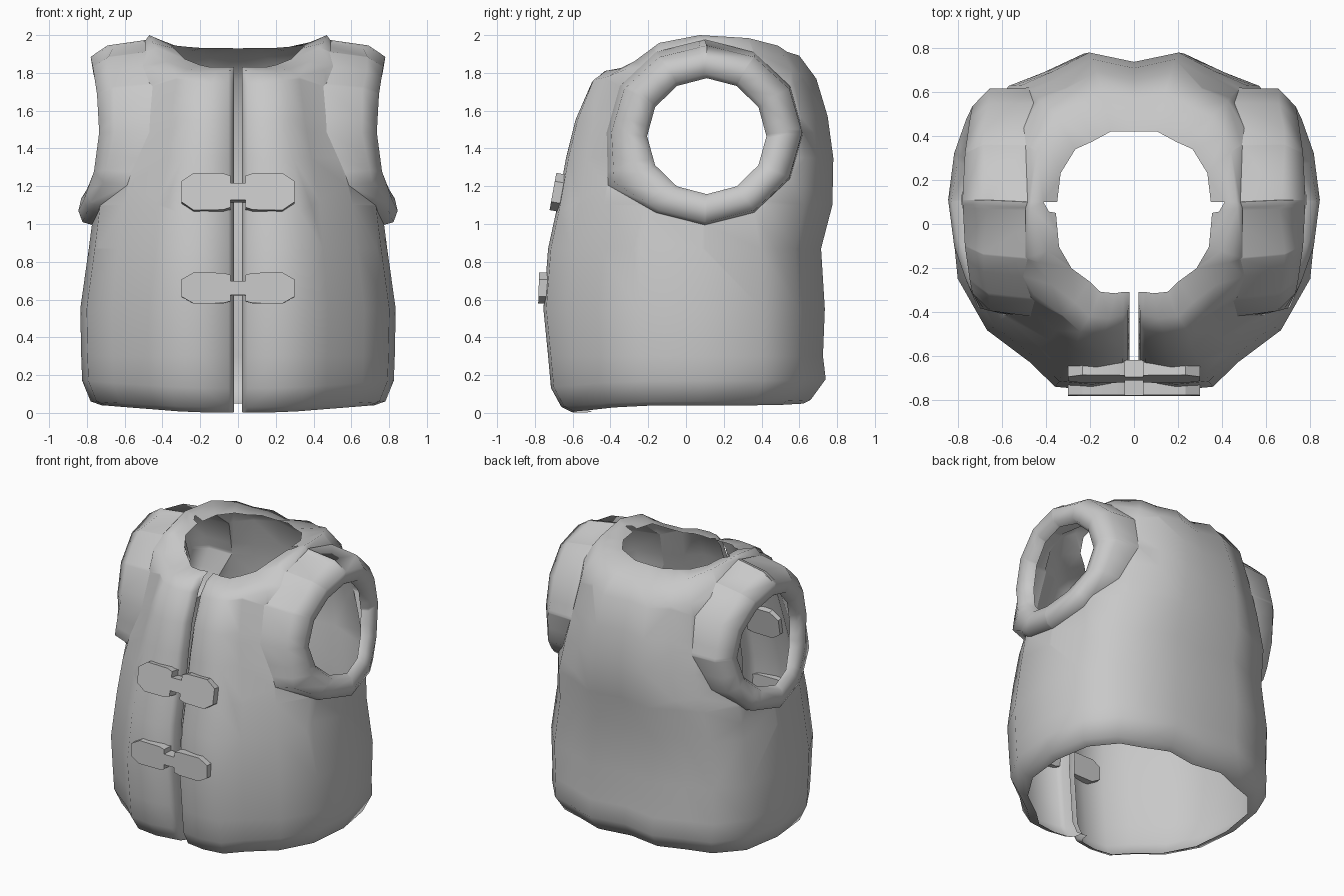
import bpy, bmesh, math
from mathutils import Vector

if "Cube" in bpy.data.objects:
    bpy.data.objects.remove(bpy.data.objects["Cube"])

grey = bpy.data.materials.new("grey")
grey.diffuse_color = (0.58, 0.58, 0.58, 1)
grey.use_nodes = True
grey.node_tree.nodes["Principled BSDF"].inputs["Base Color"].default_value = grey.diffuse_color


def finish(bm, name, angle, mirror=True):
    me = bpy.data.meshes.new(name)
    bm.to_mesh(me)
    bm.free()
    me.materials.append(grey)
    ob = bpy.data.objects.new(name, me)
    bpy.context.collection.objects.link(ob)
    bpy.ops.object.select_all(action='DESELECT')
    ob.select_set(True)
    bpy.context.view_layer.objects.active = ob
    bpy.ops.object.shade_smooth_by_angle(angle=math.radians(angle))
    if mirror:
        ob.modifiers.new("mirror", 'MIRROR').use_axis[0] = True
    return ob


def skin(bm, rows, closed=False):
    """Join rows of points with quads."""
    vs = [[bm.verts.new(p) for p in row] for row in rows]
    n = len(rows[0])
    for a, b in zip(vs, vs[1:]):
        for i in range(n if closed else n - 1):
            j = (i + 1) % n
            bm.faces.new((a[i], a[j], b[j], b[i]))


# Vest body: half section from the folded front edge round to the centre back
FOLD = [(0.02, -0.83), (0.028, -0.92), (0.05, -0.965)]
SECTION = [(0.24, -1.0), (0.43, -0.98), (0.57, -0.83), (0.80, -0.64), (0.96, -0.33),
           (1.0, 0.12), (0.94, 0.55), (0.75, 0.81), (0.54, 0.89), (0.30, 1.0), (0.0, 0.945)]
# Front height, side height, back height, half width, front depth, back depth
LEVELS = [(0.00, 0.04, 0.05, 0.72, 0.60, 0.62), (0.03, 0.06, 0.07, 0.78, 0.66, 0.66),
          (0.13, 0.17, 0.18, 0.825, 0.715, 0.74), (0.30, 0.30, 0.30, 0.83, 0.73, 0.725),
          (0.55, 0.55, 0.55, 0.835, 0.755, 0.735), (0.87, 0.87, 0.87, 0.79, 0.73, 0.715),
          (1.10, 1.10, 1.10, 0.76, 0.68, 0.775), (1.35, 1.35, 1.35, 0.68, 0.635, 0.78),
          (1.55, 1.57, 1.57, 0.62, 0.585, 0.75), (1.74, 1.86, 1.76, 0.57, 0.50, 0.69),
          (1.81, 2.00, 1.88, 0.47, 0.43, 0.60), (1.83, 1.95, 1.93, 0.355, 0.315, 0.42)]


def level(zf, zs, zb, w, yf, yb):
    row = []
    for i, (u, v) in enumerate(FOLD + SECTION):
        x = u if i < len(FOLD) else u * w
        if w < 0.4:  # neck edge is plain, without fold or pleat
            v = -0.98 if i < len(FOLD) else 1.0 if u == 0 else v
        k = abs(x / w) ** ((6 if w < 0.4 else 7) if w < 0.5 and v < 0 else 2)
        z = (zf + (zb - zf) * (v + 1) / 2) * (1 - k) + zs * k
        row.append((x, v * (yf if v < 0 else yb), z))
    return row


body = bmesh.new()
skin(body, [level(*l) for l in LEVELS])

# Armhole seam: a twelve-sided outline cut cleanly out of the body side
CY, CZ, RY, RZ, N = 0.1, 1.485, 0.52, 0.49, 12
STEP = math.tau / N


def corner(k):
    r = 1.14 if k % N == 7 else 1.0
    return Vector((math.cos(k * STEP), math.sin(k * STEP))) * r


def locate(p):
    """Side of the outline facing p, fraction along it, and distance ratio."""
    d = Vector(((p.y - CY) / RY, (p.z - CZ) / RZ))
    k = int((math.atan2(d.y, d.x) % math.tau) / STEP + 1e-6) % N
    a, b = corner(k), corner(k + 1)
    t = min(1, max(0, -d.cross(a) / d.cross(b - a)))
    return k, t, d.length / a.lerp(b, t).length


def split(faces, co, no):
    geom = set(faces)
    for f in faces:
        geom.update(f.edges)
        geom.update(f.verts)
    bmesh.ops.bisect_plane(body, geom=list(geom), dist=1e-5, plane_co=co, plane_no=no)


def side_faces():
    return [f for f in body.faces
            if f.calc_center_median().x > 0.37 and f.calc_center_median().z > 0.8]


def world(c):
    return Vector((0, CY + c.x * RY, CZ + c.y * RZ))


centre = Vector((0, CY, CZ))
for k in range(N // 2):
    r = world(corner(k)) - centre
    split(side_faces(), centre, (0, -r.z, r.y))
for k in range(N):
    a, b = world(corner(k)), world(corner(k + 1))
    wedge = [f for f in side_faces() if locate(f.calc_center_median())[0] == k]
    split(wedge, a, (0, -(b - a).z, (b - a).y))
hem = {v for v in body.verts if v.is_boundary}
gone = [f for f in side_faces() if locate(f.calc_center_median())[2] < 0.9999]
bmesh.ops.delete(body, geom=gone, context='FACES')
seam = [v.co.copy() for v in body.verts if v.is_boundary and v not in hem]
seam.sort(key=lambda p: math.atan2((p.z - CZ) / RZ, (p.y - CY) / RY))
finish(body, "vest_body", 75)


# Padded armhole ring, from the body seam over the ridge to the inner lip
def ring_corner(k, seam_x):
    c, s = math.cos(k * STEP), math.sin(k * STEP)
    top = 0.735 + (0.045 if s > 0 else 0.11) * s * s
    m = 1.12 if k % N == 7 else 1.0

    def at(x, ry, rz, dz=0.0):
        return Vector((x, CY + 0.01 + c * ry, CZ + dz + s * rz))

    return [at(seam_x + (top - seam_x) * 0.7, 0.505 * m, (0.46 if s > 0 else 0.475) * m),
            at(top, 0.425, 0.40 if s > 0 else 0.415),
            at(top - 0.015, 0.34, 0.33, -0.02),
            at(top - 0.06, 0.316, 0.307, -0.02)]


rows = [[], [], [], [], []]
for p in seam:
    k, t, _ = locate(p)
    rows[0].append(p)
    for row, a, b in zip(rows[1:], ring_corner(k, p.x), ring_corner(k + 1, p.x)):
        row.append(a.lerp(b, t))
ring = bmesh.new()
skin(ring, rows, closed=True)
bmesh.ops.remove_doubles(ring, verts=ring.verts[:], dist=0.0005)
finish(ring, "armhole_ring", 75)

# Front buckles: two chamfered wings joined by a narrow bridge
WING = [(0.04, 0.045), (0.04, 0.085), (0.08, 0.098), (0.235, 0.10), (0.30, 0.055)]


def buckle(name, y, z, height, tilt):
    quarter = [(x, h * height) for x, h in WING]
    right = quarter + [(x, -h) for x, h in reversed(quarter)]
    outline = right + [(-x, -h) for x, h in right]
    bm = bmesh.new()
    face = bm.faces.new([bm.verts.new((x, -0.04, h)) for x, h in outline])
    new = bmesh.ops.extrude_face_region(bm, geom=[face])["geom"]
    bmesh.ops.translate(bm, vec=(0, 0.08, 0),
                        verts=[e for e in new if isinstance(e, bmesh.types.BMVert)])
    bmesh.ops.recalc_face_normals(bm, faces=bm.faces[:])
    ob = finish(bm, name, 20, mirror=False)
    ob.location = (0, y, z)
    ob.rotation_euler.x = -tilt


buckle("upper_buckle", -0.665, 1.165, 1.0, 0.18)
buckle("lower_buckle", -0.74, 0.66, 0.82, 0.03)
